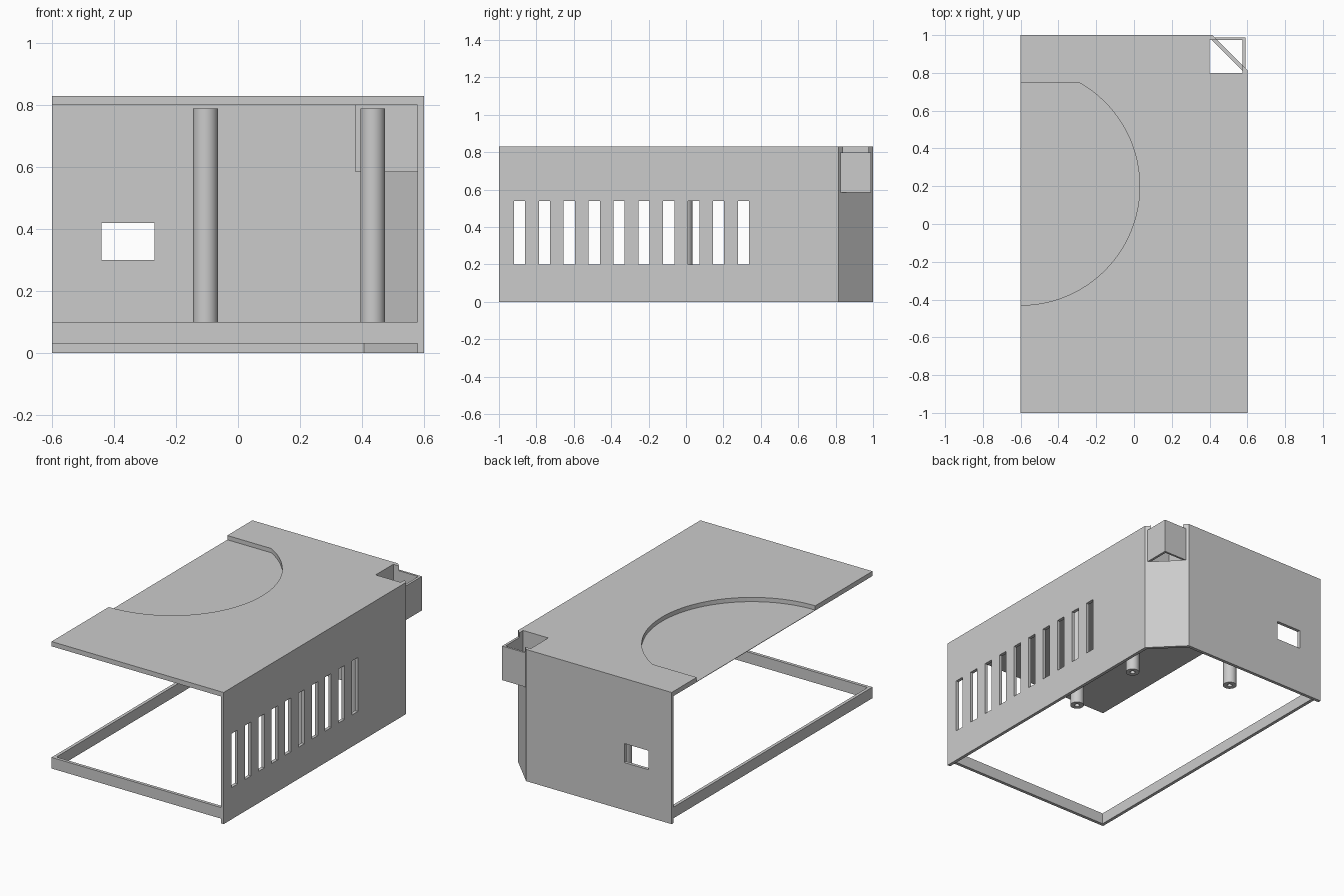
import bpy, bmesh, math

cube = bpy.data.objects.get("Cube")
if cube:
    bpy.data.objects.remove(cube, do_unlink=True)

grey = bpy.data.materials.new("plain_grey")
grey.use_nodes = True
grey.diffuse_color = (0.6, 0.6, 0.6, 1)
grey.node_tree.nodes["Principled BSDF"].inputs["Base Color"].default_value = (0.6, 0.6, 0.6, 1)


def prism(name, outline, low, high):
    """Extrude a counter-clockwise xy outline between two heights."""
    bm = bmesh.new()
    face = bm.faces.new([bm.verts.new((x, y, low)) for x, y in outline])
    top = bmesh.ops.extrude_face_region(bm, geom=[face])["geom"]
    verts = [v for v in top if isinstance(v, bmesh.types.BMVert)]
    bmesh.ops.translate(bm, verts=verts, vec=(0, 0, high - low))
    bmesh.ops.recalc_face_normals(bm, faces=bm.faces)
    mesh = bpy.data.meshes.new(name)
    bm.to_mesh(mesh)
    bm.free()
    mesh.materials.append(grey)
    obj = bpy.data.objects.new(name, mesh)
    bpy.context.collection.objects.link(obj)
    return obj


def block(name, x0, x1, y0, y1, low, high):
    return prism(name, [(x0, y0), (x1, y0), (x1, y1), (x0, y1)], low, high)


def disc(x, y, radius, sides):
    turn = 2 * math.pi / sides
    return [(x + radius * math.cos(i * turn), y + radius * math.sin(i * turn)) for i in range(sides)]


def cut(target, *cutters):
    """Subtract each cutter, bake the result and delete the cutter."""
    for cutter in cutters:
        cutter.hide_render = True
        mod = target.modifiers.new("cut", 'BOOLEAN')
        mod.operation = 'DIFFERENCE'
        mod.solver = 'EXACT'
        mod.object = cutter
        graph = bpy.context.evaluated_depsgraph_get()
        mesh = bpy.data.meshes.new_from_object(target.evaluated_get(graph))
        target.modifiers.clear()
        target.data = mesh
        bpy.data.objects.remove(cutter, do_unlink=True)


# Housing: block with a chamfered corner, hollowed to leave lid, walls and low rails
TOP, LID, WALL = 0.83, 0.80, 0.58
housing = prism("housing", [(-0.6, -1), (0.6, -1), (0.6, 0.815), (0.415, 1), (-0.6, 1)], 0, TOP)


def cavity(x0, y0, low, high):
    return prism("cavity", [(x0, y0), (WALL, y0), (WALL, 0.807), (0.407, 0.98), (x0, 0.98)], low, high)


cut(housing,
    cavity(-0.8, -1.2, -0.2, 0.03),
    cavity(-0.8, -1.2, 0.1, LID),
    cavity(-0.58, -0.98, -0.1, 0.2))

# Vent slots in the side wall
for i in range(10):
    y = -0.92 + i * 0.133
    cut(housing, block("slot", 0.5, 0.7, y, y + 0.06, 0.2, 0.54))

# Cable window in the back wall
cut(housing, block("window", -0.44, -0.27, 0.9, 1.1, 0.3, 0.42))

# Round pocket in the lid, with a flat end towards the back
angle_end = math.asin(0.55 / 0.63)
steps = 40
arc = []
for i in range(steps + 1):
    a = -math.pi / 2 + (angle_end + math.pi / 2) * i / steps
    arc.append((-0.6 + 0.63 * math.cos(a), 0.2 + 0.63 * math.sin(a)))
pocket = [(-0.7, arc[0][1])] + arc + [(-0.7, arc[-1][1])]
cut(housing, prism("pocket", pocket, 0.803, 0.9))

# Square opening through the lid corner and the chamfered wall
cut(housing, block("opening", 0.4, 0.575, 0.8, 0.975, 0.585, 1))

# Square sleeve under the opening
sleeve = block("corner_sleeve", 0.38, 0.59, 0.78, 0.988, 0.585, LID)
cut(sleeve, block("sleeve_hole", 0.4, 0.575, 0.8, 0.975, 0.5, 0.9))

# Mounting posts with screw holes
for i, (x, y) in enumerate([(0.435, -0.005), (0.435, 0.505), (-0.105, 0.755)]):
    post = prism(f"mounting_post_{i + 1}", disc(x, y, 0.04, 40), 0.03, 0.79)
    cut(post, prism("screw_hole", disc(x, y, 0.015, 24), 0, 0.4))
    bpy.ops.object.select_all(action='DESELECT')
    post.select_set(True)
    bpy.context.view_layer.objects.active = post
    bpy.ops.object.shade_smooth_by_angle(angle=math.radians(30))
